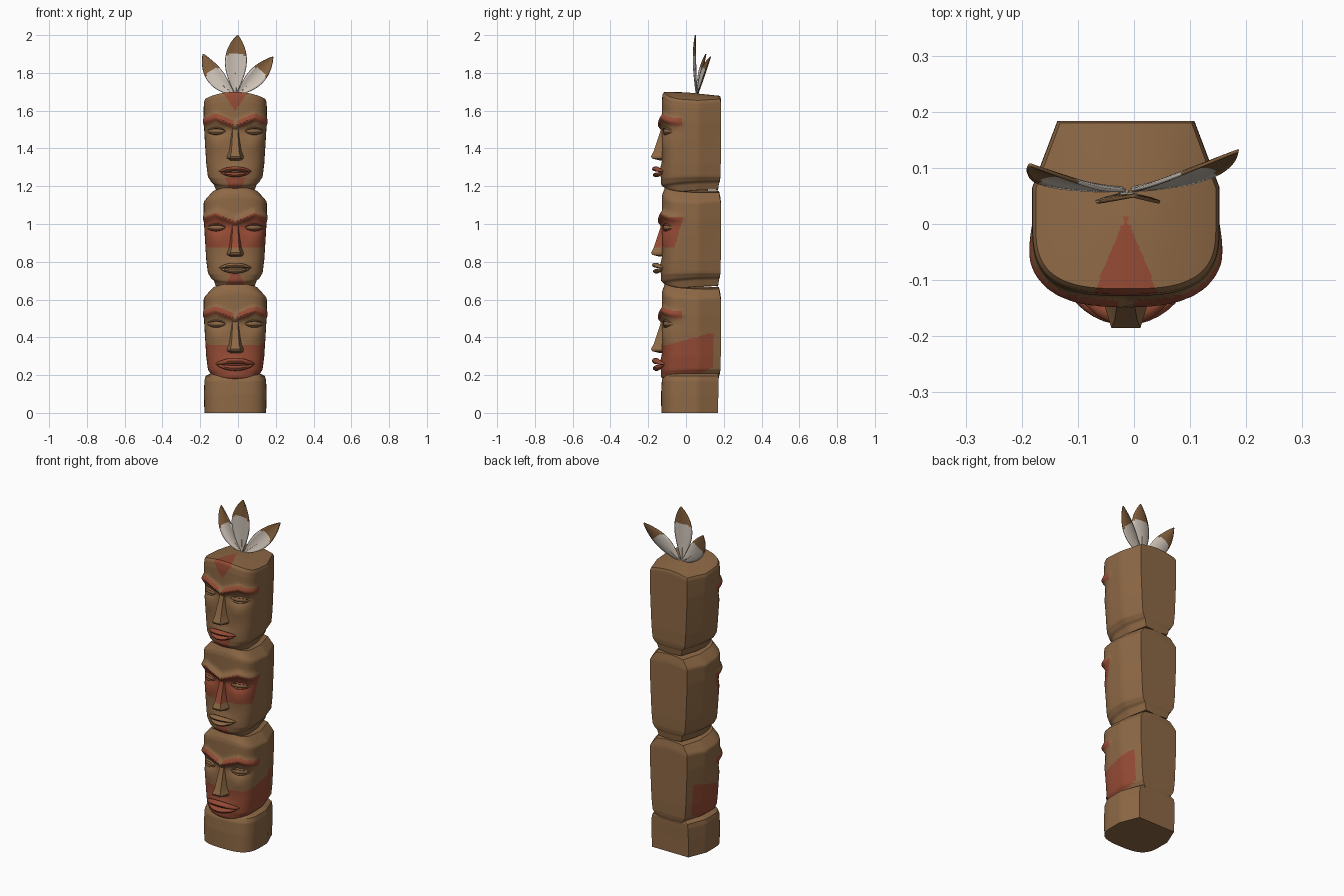
import bpy, bmesh, math
from mathutils import Vector

if "Cube" in bpy.data.objects:
    bpy.data.objects.remove(bpy.data.objects["Cube"])

CX = -0.0145            # the pole sits slightly left of the feathers' middle
A, B = 0.167, 0.128     # half width and front depth of the pole


def material(name, rgb):
    m = bpy.data.materials.new(name)
    m.diffuse_color = (*rgb, 1)
    m.use_nodes = True
    m.node_tree.nodes["Principled BSDF"].inputs["Base Color"].default_value = m.diffuse_color
    return m


WOOD = material("carved wood", (0.27, 0.14, 0.06))
RED = material("red paint", (0.30, 0.07, 0.035))
WHITE = material("feather white", (0.62, 0.55, 0.48))
TIP = material("feather tip brown", (0.23, 0.115, 0.045))


def finish(name, bm, mats, loc=(0, 0, 0), angle=40):
    bmesh.ops.recalc_face_normals(bm, faces=bm.faces[:])
    me = bpy.data.meshes.new(name)
    bm.to_mesh(me)
    bm.free()
    ob = bpy.data.objects.new(name, me)
    ob.location = loc
    for m in mats:
        me.materials.append(m)
    bpy.context.collection.objects.link(ob)
    bpy.ops.object.select_all(action='DESELECT')
    ob.select_set(True)
    bpy.context.view_layer.objects.active = ob
    bpy.ops.object.shade_smooth_by_angle(angle=math.radians(angle))
    return ob


def skin(rings, closed=True, caps=True, rule=None):
    """Join rings of points into a surface; rule(face centre) picks the colour."""
    bm = bmesh.new()
    vs = [[bm.verts.new(p) for p in r] for r in rings]
    n = len(vs[0])
    for a, b in zip(vs, vs[1:]):
        for i in range(n if closed else n - 1):
            j = (i + 1) % n
            bm.faces.new((a[i], a[j], b[j], b[i]))
    if caps:
        bm.faces.new(vs[0])
        bm.faces.new(vs[-1])
    if rule:
        for f in bm.faces:
            f.material_index = int(rule(f.calc_center_median()))
    return bm


def clamp(v):
    return max(0.0, min(1.0, v))


# Pole outline: rounded front, straight tapering back
def outline():
    pts = []
    for i in range(101):
        t = math.pi * (i / 100 - 0.5)
        s, c = math.sin(t), abs(math.cos(t))
        r = (abs(s / A) ** 3 + (c / B) ** 3) ** (-1 / 3)
        pts.append((r * s, -r * c))
    corners = [(A, 0), (A, 0.065), (0.122, 0.184), (-0.122, 0.184), (-A, 0.065), (-A, 0)]
    for (x0, y0), (x1, y1) in zip(corners, corners[1:]):
        for k in range(1, 7):
            pts.append((x0 + (x1 - x0) * k / 6, y0 + (y1 - y0) * k / 6))
    return pts[:-1]


OUT = outline()


def front(x):
    return -B * (1 - min(0.999, abs(x) / 0.164) ** 3) ** (1 / 3)


def brow_h(x):
    x = abs(x)
    return 0.332 + 0.043 * clamp(x / 0.1) if x < 0.1 else 0.375 - 0.35 * (x - 0.1)


# Carved relief of the face: brow, eye socket, cheek, muzzle and chin
def relief(x, y, h):
    if y > 0:
        return 0
    g = lambda v, w: math.exp(-(v / w) ** 2)
    ax, fade = abs(x), clamp(-y / 0.06)
    d = 0.021 * g(h - brow_h(x), 0.02)
    d -= 0.018 * g(ax - 0.1, 0.055) * g(h - 0.303, 0.028)
    d += 0.006 * g(ax - 0.1, 0.04) * g(h - 0.23, 0.04)
    d += 0.012 * g(ax, 0.07) * g(h - 0.09, 0.035)
    d += 0.008 * g(ax, 0.05) * g(h - 0.025, 0.02)
    return d * fade


# Stack outline rings following rows of (height, width, front, back)
def loft(name, z0, rows, face=True, rule=None):
    dense = [rows[0]]
    for a, b in zip(rows, rows[1:]):
        n = math.ceil(max(b[0] - a[0], 0.14 * abs(b[1] - a[1])) / 0.007)
        dense += [tuple(p + (q - p) * k / n for p, q in zip(a, b)) for k in range(1, n + 1)]
    rings = []
    for h, sx, sf, sb in dense:
        ring = []
        for ox, oy in OUT:
            x, y, z = ox * sx, oy * (sf if oy < 0 else sb), h
            if face:
                d = relief(x, y, h)
                r = math.hypot(x, y) or 1
                x, y = x + d * x / r * 0.5, y + d * y / r
                side = (x / A) ** 2
                z += (0.025 * side + 0.08 * (y + 0.13)) * clamp(1 - h / 0.07)
                z -= (0.035 * side + 0.07 * (y + 0.1)) * clamp((h - 0.40) / 0.08)
            ring.append((x, y, z))
        rings.append(ring)
    return finish(name, skin(rings, rule=rule), [WOOD, RED], (CX, 0, z0), 35)


# Paint rules per head
def brow_paint(p):
    return abs(p.z - brow_h(p.x)) < 0.02 and abs(p.x) > 0.012 and p.y < -0.02


def paint_top(p):
    ax = abs(p.x)
    blaze = p.z > 0.41 and ax < min(0.05 * (p.z - 0.41) / 0.07, 0.05 * (0.015 - p.y) / 0.12)
    chin = p.z < 0.055 and ax < 0.035 + 0.3 * p.z and p.y < -0.07
    return brow_paint(p) or blaze or chin


def paint_middle(p):
    mask = 0.195 < p.z < brow_h(p.x) + 0.004 and p.y < -0.06 + 0.3 * (p.z - 0.2)
    chin = p.z < 0.055 and abs(p.x) < 0.05 - 0.5 * p.z and p.y < -0.07
    return mask or chin


def paint_bottom(p):
    jaw = p.z < 0.19 + 0.27 * max(0, p.y + 0.1) and p.y < 0.145 and p.z > 0.5 * p.y
    return brow_paint(p) or jaw


# Tapered lens along x, used for lips, eyes and eyelids
def lens(name, z0, x0, x1, h, arch, out, bulge, ry, rz, mat):
    rings = []
    for k in range(17):
        u = -math.cos(math.pi * k / 16)
        x = (x0 + x1) / 2 + u * (x1 - x0) / 2
        e = 1 - u * u
        t = max(0.1, math.sqrt(e))
        yc, zc = front(x) - out - bulge * e, h + arch * e
        rings.append([(x, yc + ry * t * math.cos(q * math.pi / 5),
                       zc + rz * t * math.sin(q * math.pi / 5)) for q in range(10)])
    finish(name, skin(rings), [mat], (CX, 0, z0))


NOSE = [(0.335, 0.014, 0.022, -0.130), (0.30, 0.014, 0.026, -0.136),
        (0.195, 0.020, 0.040, -0.171), (0.168, 0.026, 0.052, -0.185),
        (0.157, 0.024, 0.052, -0.180), (0.147, 0.018, 0.044, -0.140)]

BODY = [(-0.035, 0.60, 0.75, 0.92), (0, 0.68, 0.88, 0.95), (0.015, 0.77, 0.96, 0.97),
        (0.05, 0.86, 1, 0.99), (0.13, 0.92, 0.99, 1), (0.25, 0.965, 1, 1),
        (0.35, 1, 1, 1), (0.46, 1, 1, 1)]
SHOULDER = [(0.48, 0.99, 0.97, 0.99), (0.515, 0.72, 0.86, 0.95)]
CROWN = [(0.495, 0.995, 0.97, 1), (0.508, 0.96, 0.90, 0.98), (0.514, 0.02, 0.02, 0.02)]

# Base block
loft("base_block", 0, [(0, 0.98, 1.02, 0.92), (0.10, 0.99, 1.03, 0.93), (0.17, 0.98, 1, 0.94),
                       (0.195, 0.94, 0.92, 0.94), (0.215, 0.7, 0.8, 0.9)], face=False)

# Three stacked heads: label, height, crown, paint, lip colour, lip half width, lip size, lid colour
for label, z0, top, rule, lip, w, s, lid in (
        ("bottom", 0.17, SHOULDER, paint_bottom, RED, 0.105, 1.25, WOOD),
        ("middle", 0.68, SHOULDER, paint_middle, WOOD, 0.085, 1.0, RED),
        ("top", 1.19, CROWN, paint_top, RED, 0.085, 1.0, WOOD)):
    loft(label + "_head", z0, BODY + top, rule=rule)
    # Nose
    rings = [[(-b, -0.10, h), (-r, y, h), (r, y, h), (b, -0.10, h)] for h, r, b, y in NOSE]
    is_red = (lambda p: p.z > 0.195) if label == "middle" else None
    finish(label + "_nose", skin(rings, rule=is_red), [WOOD, RED], (CX, 0, z0), 30)
    # Lips
    lens(label + "_upper_lip", z0, -w, w, 0.088, 0.014 * s, 0.0, 0.032, 0.02, 0.013 * s, lip)
    lens(label + "_lower_lip", z0, -w * 0.9, w * 0.9, 0.082, -0.012 * s, 0.0, 0.028, 0.02, 0.012 * s, lip)
    # Eyes and eyelids
    for side, sg in (("left", -1), ("right", 1)):
        x0, x1 = sorted((0.048 * sg, 0.155 * sg))
        n = f"{label}_{side}_"
        lens(n + "eye", z0, x0, x1, 0.302, 0, -0.014, 0, 0.013, 0.014, WOOD)
        lens(n + "upper_eyelid", z0, x0, x1, 0.302, 0.016, -0.012, 0.003, 0.011, 0.005, lid)
        lens(n + "lower_eyelid", z0, x0, x1, 0.302, -0.016, -0.012, 0.002, 0.011, 0.005, lid)


# Feathers: leaf blades along a bent path, with a thin quill
def feather(name, base, bend, tip, width):
    p0, p1, p2 = Vector(base), Vector(bend), Vector(tip)
    at = lambda t: p0 * (1 - t) ** 2 + p1 * 2 * t * (1 - t) + p2 * t * t
    rows, steps, across = [], 28, 8
    for k in range(steps + 1):
        t = k / steps
        tan = (p1 - p0) * (1 - t) + (p2 - p1) * t
        side = Vector((tan.z, 0, -tan.x)).normalized()
        w = max(0.002, width * math.sin(math.pi * t ** 1.15) ** 0.8) if 0 < t < 1 else 0.002
        rows.append([at(t) + side * w * u + Vector((0, -0.012 * u * u * w / width, 0))
                     for u in [2 * i / across - 1 for i in range(across + 1)]])
    bm = skin(rows, closed=False, caps=False)
    bm.faces.ensure_lookup_table()
    for i, f in enumerate(bm.faces):
        t, u = (i // across + 0.5) / steps, 2 * (i % across + 0.5) / across - 1
        f.material_index = int(t + 0.06 * abs(u) > 0.70)
    ob = finish(name, bm, [WHITE, TIP])
    mod = ob.modifiers.new("thickness", 'SOLIDIFY')
    mod.thickness, mod.offset = 0.006, 0
    quill = []
    for k in range(9):
        c, r = at(k / 8 * 0.7), 0.006 - 0.0045 * k / 8
        quill.append([c + Vector((r * math.cos(a * math.pi / 3), r * math.sin(a * math.pi / 3), 0))
                      for a in range(6)])
    finish(name + "_quill", skin(quill), [WHITE])


feather("centre_feather", (-0.012, 0.055, 1.685), (-0.016, 0.05, 1.85), (-0.002, 0.05, 2.0), 0.057)
feather("left_feather", (-0.014, 0.06, 1.685), (-0.125, 0.075, 1.75), (-0.185, 0.105, 1.90), 0.046)
feather("right_feather", (-0.006, 0.06, 1.685), (0.09, 0.085, 1.76), (0.185, 0.13, 1.885), 0.046)
